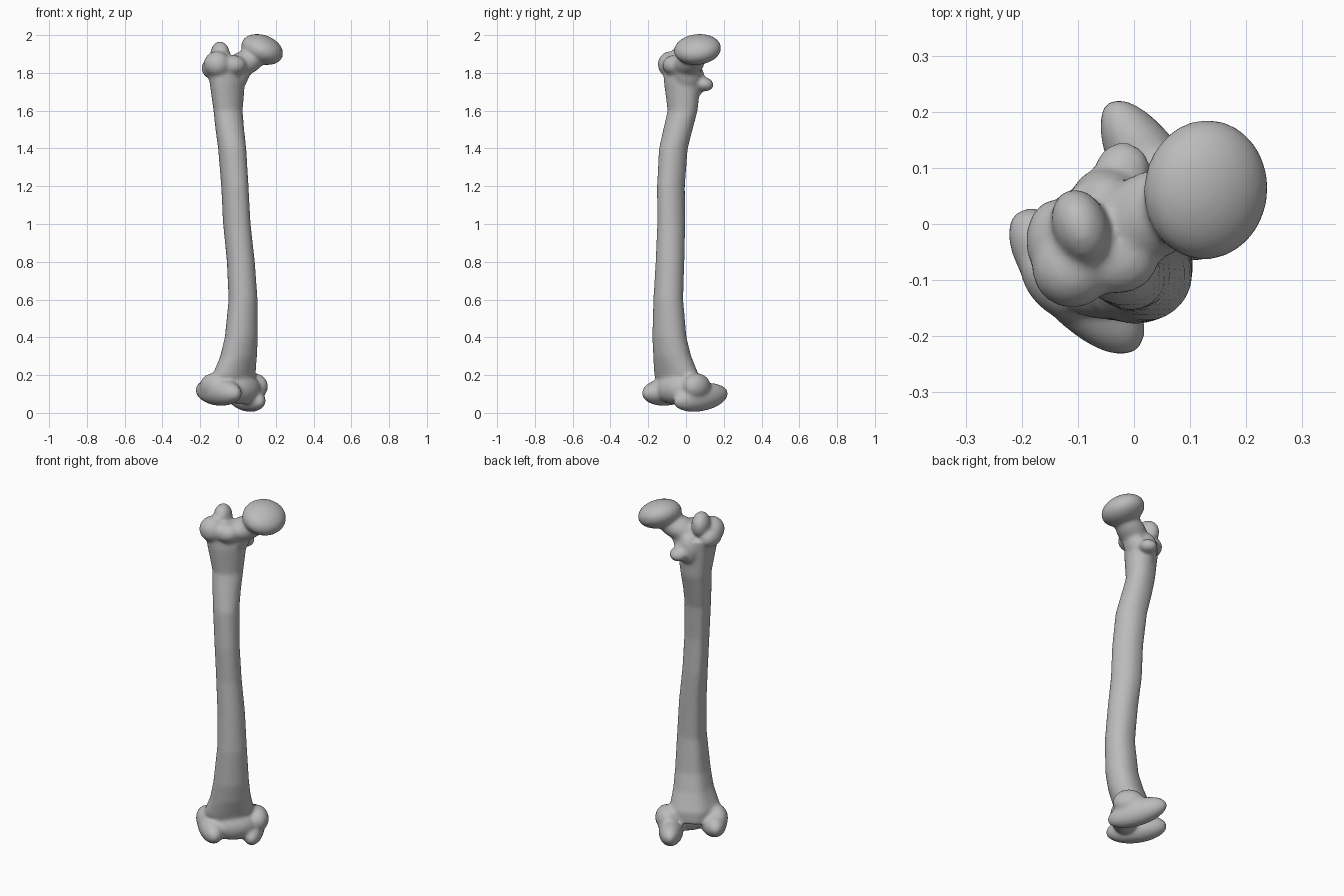
import bpy, bmesh
from math import sin, cos, pi, radians
from mathutils import Matrix, Vector, Euler

cube = bpy.data.objects.get("Cube")
if cube:
    bpy.data.objects.remove(cube)

YAW = Matrix.Rotation(radians(45), 4, 'Z')   # the bone's own across/back axes
bm = bmesh.new()


def blob(center, radii, rot=(0, 0, 0), turned=False):
    """Ellipsoid mass; turned places it in the bone's rotated axes."""
    m = (Matrix.Translation(center)
         @ Euler([radians(a) for a in rot]).to_matrix().to_4x4()
         @ Matrix.Diagonal((*radii, 1)))
    bmesh.ops.create_uvsphere(bm, u_segments=32, v_segments=20, radius=1,
                              matrix=YAW @ m if turned else m)


def shaft(rows, n=32):
    """Loft of ovals with a raised ridge down the back."""
    rings = []
    for z, cx, cy, across, deep in rows:
        ring = []
        for i in range(n):
            a = 2 * pi * i / n
            ridge = 1 + 0.13 * max(0, cos(a - radians(95))) ** 12
            flat = 1 - 0.07 * max(0, cos(a - radians(140))) ** 4
            p = YAW @ Vector((across * cos(a), deep * sin(a), 0)) * ridge * flat
            ring.append(bm.verts.new(p + Vector((cx, cy, z))))
        rings.append(ring)
    for lo, hi in zip(rings, rings[1:]):
        for i in range(n):
            j = (i + 1) % n
            bm.faces.new((lo[i], lo[j], hi[j], hi[i]))
    bm.faces.new(rings[0][::-1])
    bm.faces.new(rings[-1])


# Shaft: height, centre x, centre y, half width across, half depth
shaft([(.13, -.03, -.04, .12, .085),
       (.2, -.025, -.05, .138, .095),
       (.3, .0, -.073, .11, .09),
       (.4, .015, -.088, .097, .084),
       (.6, .025, -.094, .081, .077),
       (.8, .0135, -.085, .075, .077),
       (1.0, -.007, -.078, .069, .079),
       (1.2, -.0175, -.08, .068, .079),
       (1.4, -.032, -.067, .072, .08),
       (1.5, -.045, -.043, .078, .078),
       (1.6, -.055, -.018, .085, .074),
       (1.75, -.06, -.02, .108, .085),
       (1.82, -.07, -.02, .112, .085)])

# Ball of the hip and its neck
blob((.128, .061, 1.924), (.115, .126, .076), (6, 20, 0))
blob((.03, .015, 1.85), (.13, .078, .066), (0, -22, 24))
blob((.0, .01, 1.78), (.055, .07, .1), (0, 25, 0))

# Large outer knob: crest, front bump, side lip
blob((-.095, -.005, 1.895), (.05, .07, .072), (0, 0, 20))
blob((-.11, -.08, 1.845), (.072, .07, .07), (0, 25, 0))
blob((-.14, -.03, 1.825), (.053, .075, .055), (0, 10, 0))
blob((-.03, -.06, 1.84), (.075, .065, .055))

# Small inner knob and the crest leading up from it
blob((-.02, .095, 1.74), (.05, .052, .038), (-10, 0, 0))
blob((-.05, .05, 1.76), (.06, .05, .09))

# Knee end: outer condyle, inner condyle, front bridge, side swellings
blob((-.145, .0, .112), (.073, .165, .074), (4, 0, -3), True)
blob((.085, .025, .082), (.066, .168, .073), (9, 0, -13), True)
blob((-.03, -.055, .125), (.125, .075, .08), (0, 0, 0), True)
blob((-.165, .02, .14), (.058, .085, .07), (0, 0, 0), True)
blob((.1, -.02, .14), (.062, .085, .07), (0, 0, 0), True)

bmesh.ops.recalc_face_normals(bm, faces=bm.faces)
mesh = bpy.data.meshes.new("thigh_bone")
bm.to_mesh(mesh)
bm.free()
bone = bpy.data.objects.new("thigh_bone", mesh)
bpy.context.collection.objects.link(bone)

# Fuse the masses into one smooth skin
fuse = bone.modifiers.new("fuse", 'REMESH')
fuse.mode = 'VOXEL'
fuse.voxel_size = 0.009
fuse.use_smooth_shade = True
soften = bone.modifiers.new("soften", 'SMOOTH')
soften.factor = 0.5
soften.iterations = 12

# Colour
grey = bpy.data.materials.new("bone_grey")
grey.use_nodes = True
tone = (.5, .5, .5, 1)
grey.diffuse_color = tone
grey.node_tree.nodes["Principled BSDF"].inputs["Base Color"].default_value = tone
mesh.materials.append(grey)
for f in mesh.polygons:
    f.use_smooth = True
